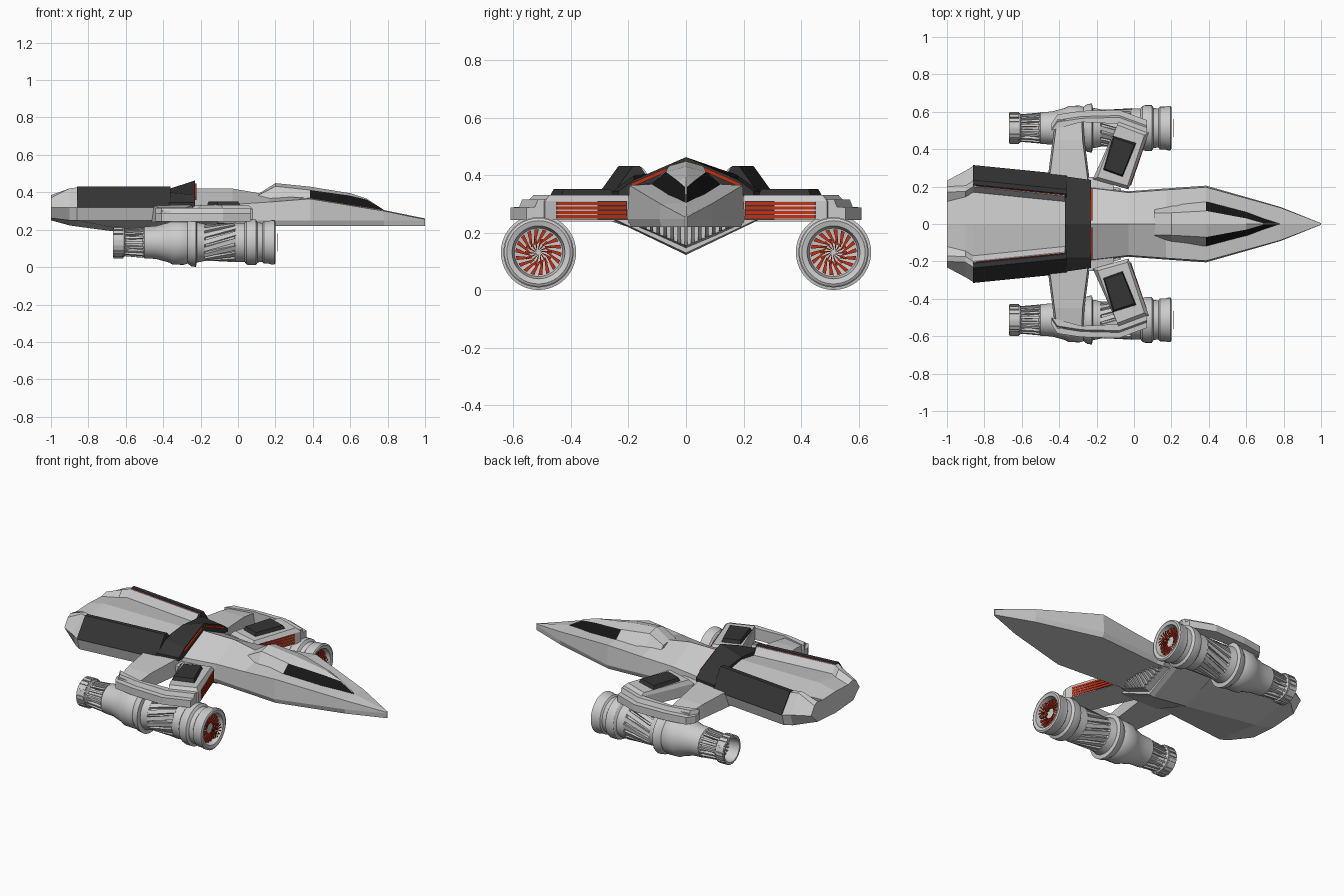
import bpy, bmesh
from math import cos, sin, pi, radians

if "Cube" in bpy.data.objects:
    bpy.data.objects.remove(bpy.data.objects["Cube"])

def material(name, rgb):
    m = bpy.data.materials.new(name)
    m.diffuse_color = (*rgb, 1)
    m.use_nodes = True
    m.node_tree.nodes["Principled BSDF"].inputs["Base Color"].default_value = m.diffuse_color
    return m

DARK = material("dark_panel", (0.035, 0.035, 0.035))
BLACK = material("black_glass", (0.008, 0.008, 0.008))
RED = material("red_glow", (0.55, 0.03, 0.008))
EY, EZ = 0.513, 0.132          # engine axis

def finish(name, bm, mat=None, pair=False, smooth=False):
    bmesh.ops.remove_doubles(bm, verts=bm.verts, dist=1e-5)
    bmesh.ops.recalc_face_normals(bm, faces=bm.faces)
    me = bpy.data.meshes.new(name)
    bm.to_mesh(me)
    bm.free()
    ob = bpy.data.objects.new(name, me)
    bpy.context.collection.objects.link(ob)
    if mat:
        me.materials.append(mat)
    if smooth:
        bpy.ops.object.select_all(action='DESELECT')
        ob.select_set(True)
        bpy.context.view_layer.objects.active = ob
        bpy.ops.object.shade_smooth_by_angle(angle=radians(30))
    if pair:
        mod = ob.modifiers.new("mirror", 'MIRROR')
        mod.use_axis = (False, True, False)
        mod.use_mirror_merge = False
    return ob

def add_skin(bm, rings, paint=None):
    vs = [[bm.verts.new(p) for p in r] for r in rings]
    n = len(vs[0])
    for i in range(len(vs) - 1):
        for j in range(n):
            k = (j + 1) % n
            f = bm.faces.new((vs[i][j], vs[i][k], vs[i+1][k], vs[i+1][j]))
            if paint and paint(i, j):
                f.material_index = 1
    bm.faces.new(vs[0])
    bm.faces.new(vs[-1])

def skin(name, rings, mat=None, pair=True):
    bm = bmesh.new()
    add_skin(bm, rings)
    return finish(name, bm, mat, pair)

def hull(name, stations, mat=None, paint=None):
    """Symmetric loft: each station is x and a half section from bottom to top centre."""
    bm = bmesh.new()
    rings = [[(x, y, z) for y, z in h] + [(x, -y, z) for y, z in h[-2:0:-1]] for x, h in stations]
    add_skin(bm, rings, paint)
    return finish(name, bm, mat)

def flat(quad, z):
    return [(x, y, z) for x, y in quad]

# Forward hull with pointed nose
fore = [(-.36, .2, .33, .40), (-.23, .2, .33, .42), (-.03, .175, .335, .42), (.17, .19, .348, .385),
        (.385, .205, .365, .375), (.78, .092, .30, .305), (1, .004, .255, .26)]
hull("forward_hull", [(x, [(0, .22), (w * .93, .22), (w, .248), (w * .96, zs), (0, zc)])
                      for x, w, zs, zc in fore])

# Cockpit fairing with dark side windows
can = [(.11, .08, .36, .06, .385, .392), (.2, .1, .355, .06, .432, .449), (.385, .122, .366, .07, .412, .43),
       (.6, .066, .33, .03, .382, .395), (.69, .034, .313, .004, .36, .365), (.78, .003, .30, .001, .305, .306)]
ob = hull("cockpit", [(x, [(0, zb - .02), (wb, zb), (wt, zt), (0, zr)]) for x, wb, zb, wt, zt, zr in can],
          paint=lambda i, j: i >= 2 and j in (1, 4))
ob.data.materials.append(None)
ob.data.materials.append(BLACK)

# Rear hull: keeled belly, trough-shaped deck
aft = [(-.9, .285, .223, .425), (-.86, .31, .217, .43), (-.37, .26, .152, .43)]
hull("rear_hull", [(-1, [(0, .25), (.17, .262), (.232, .32), (.2, .37), (.17, .385), (.12, .375), (0, .38)])] +
     [(x, [(0, k), (w - .02, .25), (w, .32), (w - .08, t - .004), (w - .11, t - .004), (w - .14, .385), (0, .405)])
      for x, w, k, t in aft])
hull("belly_keel", [(x, [(0, k), (w, .243), (w, .3), (0, .33)])
                    for x, w, k in [(-.37, .25, .152), (-.14, .25, .123), (-.11, .24, .13)]])
hull("keel_step", [(x, [(0, k), (w, .235), (0, .26)]) for x, w, k in [(-.15, .21, .14), (-.07, .19, .155)]])

# Keel grille bars
bm = bmesh.new()
for i in range(-6, 7):
    y = i * .024
    zb = .155 + abs(y) * .42
    add_skin(bm, [[(x, y + d, z) for x, d in ((-.08, -.006), (-.08, .006), (x1, .006), (x1, -.006))]
                  for z, x1 in ((zb, -.06), (.225, -.01))])
finish("keel_grille", bm)

# Dark side rails with red inner strips
skin("side_rail", [[(x, y + o, z) for o, z in ((.005, .32), (-.075, .432), (-.1, .432), (-.135, .38))]
                   for x, y in ((-.86, .31), (-.36, .26))], DARK)
skin("rail_glow", [[(x, y + o, z) for o, z in ((-.101, .426), (-.106, .428), (-.124, .401), (-.118, .396))]
                   for x, y in ((-.84, .308), (-.37, .261))], RED)

# Dark saddle across the waist, red trim on its forward lip
hull("saddle", [(x, [(0, .34), (w, .325), (w, .345), (.18, zs), (0, zc)])
                for x, w, zs, zc in [(-.37, .255, .40, .418), (-.23, .235, .385, .463)]], DARK)
skin("saddle_glow", [[(x, y, z) for x, z in ((-.235, zt), (-.222, zt), (-.222, zt - .014), (-.235, zt - .014))]
                     for y, zt in ((.02, .447), (.19, .372))], RED)

# Forward pods on each side
pod = [(-.08, .55), (.08, .49), (-.03, .185), (-.22, .24)]
top = [(-.09, .53), (.055, .475), (-.035, .205), (-.195, .25)]
skin("pod", [flat(pod, .245), flat(pod, .31), flat(top, .332)])
patch = [(-.115, .475), (.015, .435), (-.06, .25), (-.167, .288)]
skin("pod_panel", [flat(patch, .325), flat([(-.107, .46), (.002, .425), (-.063, .262), (-.157, .295)], .352)], DARK)
vent = [(-.035, .21), (.05, .455), (.062, .451), (-.02, .205)]
skin("pod_vent", [flat(vent, .247), flat(vent, .31)], DARK)
bm = bmesh.new()
for i in range(4):
    z = .25 + i * .0155
    bar = [(-.03, .21), (.055, .453), (.067, .449), (-.016, .205)]
    add_skin(bm, [flat(bar, z), flat(bar, z + .011)])
finish("pod_vent_bars", bm, RED, True)

# Rear struts and outer engine rails
skin("rear_strut", [[(x0, y, .24), (x1, y, .24), (x1 - .01, y, zt), (x0 + .01, y, zt)]
                    for x0, x1, y, zt in [(-.47, -.23, .18, .335), (-.435, -.265, .45, .318), (-.42, -.27, .56, .30)]])
skin("outer_rail", [[(x, yi, .245), (x, yo, .245), (x, yo, .288), (x, yo - .03, .29), (x, yo - .04, .315), (x, yi, .315)]
                    for x, yi, yo in [(-.44, .50, .54), (-.41, .51, .585), (-.28, .545, .605), (-.08, .535, .61),
                                      (.07, .48, .555)]])

# Engine bodies, revolved about x, open at both ends
def revolve(name, prof, n=40):
    bm = bmesh.new()
    rings = [[bm.verts.new((x, EY + r * cos(2*pi*k/n), EZ + r * sin(2*pi*k/n))) for k in range(n)] for x, r in prof]
    for a, b in zip(rings, rings[1:]):
        for k in range(n):
            j = (k + 1) % n
            bm.faces.new((a[k], a[j], b[j], b[k]))
    bm.faces.new(rings[0])
    bm.faces.new(rings[-1])
    return finish(name, bm, None, True, True)

revolve("engine_body", [
    (-.58, .045), (-.60, .062), (-.668, .07), (-.668, .08), (-.61, .08), (-.6, .066), (-.565, .056), (-.51, .07),
    (-.5, .085), (-.44, .088), (-.37, .107), (-.35, .118), (-.29, .12), (-.27, .113), (-.25, .128), (-.225, .131),
    (-.22, .108), (-.18, .1), (-.175, .085), (-.02, .092), (-.015, .104), (.035, .104), (.045, .117), (.06, .122),
    (.095, .122), (.105, .107), (.13, .104), (.138, .114), (.165, .114), (.18, .119), (.195, .119), (.2, .11),
    (.195, .092), (.16, .084), (.15, .02)])

def radial(name, n, ends, half, mat=None, swirl=0):
    """n slats around the engine axis; ends are (x, r0, r1, angle)."""
    bm = bmesh.new()
    for k in range(n):
        t = 2 * pi * k / n
        rings = [[(x, EY + r * cos(t + a + h), EZ + r * sin(t + a + h))
                  for r, h in ((r0, -half), (r0, half), (r1, half + swirl), (r1, swirl - half))]
                 for x, r0, r1, a in ends]
        add_skin(bm, rings)
    finish(name, bm, mat, True)

# Engine slats, nozzle teeth and red intake fan
radial("engine_slats", 16, [(-.18, .08, .1, 0), (-.01, .085, .106, .5)], .12)
radial("neck_slats", 18, [(-.605, .05, .074, 0), (-.505, .06, .083, .0)], .07)
radial("nozzle_teeth", 18, [(-.665, .075, .086, 0), (-.615, .075, .086, 0)], .12)
radial("fan_blades", 18, [(.168, .03, .08, 0), (.174, .03, .08, 0)], .09, RED, .45)
radial("fan_hub", 14, [(.212, .008, .048, 0), (.214, .008, .048, 0)], .09, RED, .45)
